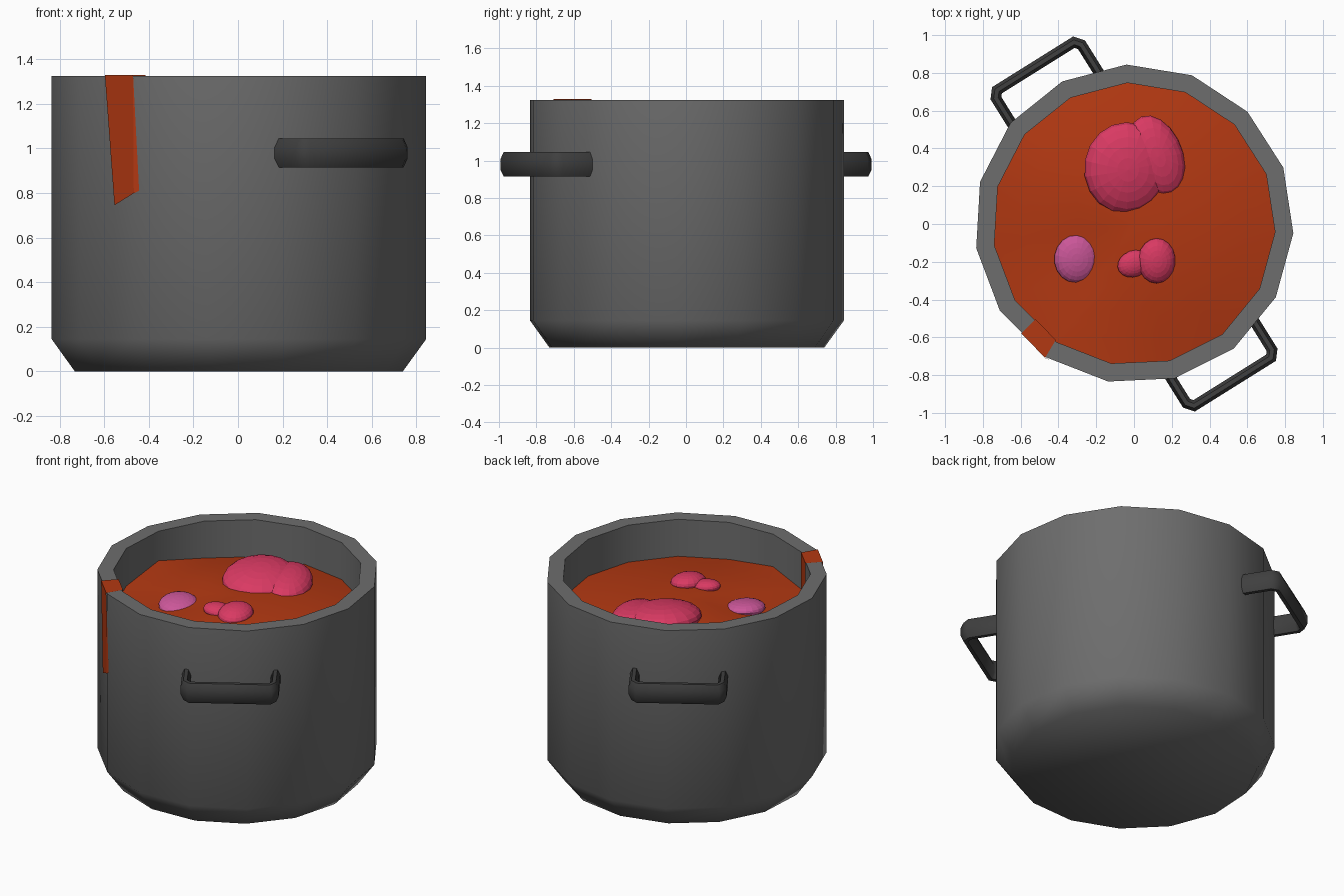
import bpy, bmesh, math
from mathutils import Vector, Matrix

if "Cube" in bpy.data.objects:
    bpy.data.objects.remove(bpy.data.objects["Cube"])

SIDES, A0 = 15, -123.3          # pot polygon: sides and angle of one corner
STEP = 360 / SIDES
R_OUT, R_IN, TOP = 0.845, 0.748, 1.325


def material(name, rgb):
    m = bpy.data.materials.new(name)
    m.diffuse_color = (*rgb, 1)
    m.use_nodes = True
    m.node_tree.nodes["Principled BSDF"].inputs["Base Color"].default_value = m.diffuse_color
    return m


POT = material("pot grey", (0.155, 0.155, 0.155))
HANDLE = material("handle dark grey", (0.05, 0.05, 0.05))
SOUP = material("soup orange", (0.45, 0.04, 0.006))
RED = material("chunk red", (0.7, 0.042, 0.125))
PINK = material("chunk pink", (0.6, 0.095, 0.32))


def make(name, verts, faces, mat, smooth=None):
    me = bpy.data.meshes.new(name)
    me.from_pydata([tuple(v) for v in verts], [], faces)
    me.materials.append(mat)
    bm = bmesh.new()
    bm.from_mesh(me)
    bmesh.ops.recalc_face_normals(bm, faces=bm.faces)
    bm.to_mesh(me)
    bm.free()
    ob = bpy.data.objects.new(name, me)
    bpy.context.collection.objects.link(ob)
    if smooth:
        bpy.ops.object.select_all(action='DESELECT')
        ob.select_set(True)
        bpy.context.view_layer.objects.active = ob
        bpy.ops.object.shade_smooth_by_angle(angle=math.radians(smooth))
    return ob


def polar(r, deg, z):
    a = math.radians(deg)
    return Vector((r * math.cos(a), r * math.sin(a), z))


def grid_faces(rows, cols, closed):
    n = cols if closed else cols - 1
    return [(i * cols + j, i * cols + (j + 1) % cols,
             (i + 1) * cols + (j + 1) % cols, (i + 1) * cols + j)
            for i in range(rows - 1) for j in range(n)]


# pot: lathed wall with slanted foot, flat rim and inside
profile = [(0.74, 0), (R_OUT, 0.145), (R_OUT, TOP), (R_IN, TOP), (R_IN, 0.15)]
verts = [polar(r, A0 + STEP * j, z) for r, z in profile for j in range(SIDES)]
faces = grid_faces(len(profile), SIDES, True)
last = (len(profile) - 1) * SIDES
faces += [tuple(range(SIDES)), tuple(range(last, last + SIDES))]
make("pot", verts, faces, POT, 60)


# soup: gently domed, uneven surface
def soup_z(x, y):
    r2 = (x * x + y * y) / R_IN ** 2
    dip = math.exp(-((x + 0.36) ** 2 + (y + 0.2) ** 2) / 0.06)
    return 1.08 + 0.085 * (1 - r2) - 0.05 * dip


radii = [R_IN, 0.6, 0.45, 0.3, 0.15]
verts = []
for i, r in enumerate(radii):
    for j in range(SIDES):
        p = polar(r, A0 + STEP * j, 0)
        p.z = soup_z(p.x, p.y)
        if i == 0:                       # splashes against the wall
            p.z += {12: 0.05, 1: 0.03}.get(j, 0)
        verts.append(p)
verts.append(Vector((0, 0, soup_z(0, 0))))
faces = grid_faces(len(radii), SIDES, True)
base = (len(radii) - 1) * SIDES
faces += [(base + j, base + (j + 1) % SIDES, base + SIDES) for j in range(SIDES)]
make("soup", verts, faces, SOUP, 60)


# spill: thin strip over the rim, following the polygon walls
def on_wall(r, deg):
    off = (deg - A0) % STEP - STEP / 2
    return r * math.cos(math.radians(STEP / 2)) / math.cos(math.radians(off))


rows = [(R_IN - 0.006, -136, -124, 1.04, 1.04),
        (R_IN - 0.006, -136, -124, TOP + 0.004, TOP + 0.004),
        (R_OUT + 0.006, -135.8, -123.6, TOP + 0.004, TOP + 0.004),
        (R_OUT + 0.006, -131.6, -121.6, 0.745, 0.81)]
verts = []
for r, left, right, z0, z1 in rows:
    mid = min(right - 0.01, A0)
    for a in (left, (left + mid) / 2, mid, right):
        t = (a - left) / (right - left)
        verts.append(polar(on_wall(r, a), a, z0 + t * (z1 - z0)))
make("soup_spill", verts, grid_faces(4, 4, False), SOUP)


# handles: flattened octagon swept along a chamfered U
def handle(name, deg):
    path = [Vector(p) for p in ((0.75, -0.267), (0.952, -0.267), (0.985, -0.24),
                                (0.985, 0.24), (0.952, 0.267), (0.75, 0.267))]
    rot = Matrix.Rotation(math.radians(deg), 3, 'Z')
    verts = []
    for i, p in enumerate(path):
        d0 = (p - path[max(i - 1, 0)]).normalized()
        d1 = (path[min(i + 1, 5)] - p).normalized()
        d = (d0 + d1).normalized()
        side = Vector((d.y, -d.x))
        miter = 1 / max(d.dot(d1), d.dot(d0))
        for k in range(8):
            a = math.radians(22.5 + 45 * k)
            q = p + side * (0.03 * miter * math.cos(a))
            verts.append(rot @ Vector((q.x, q.y, 0.98 + 0.07 * math.sin(a))))
    faces = grid_faces(6, 8, True) + [tuple(range(8)), tuple(range(40, 48))]
    make(name, verts, faces, HANDLE, 50)


handle("handle_front", -58)
handle("handle_back", 122)


# chunks: faceted squashed balls floating in the soup
def chunk(name, x, y, size, lift, mat, turn=0):
    bpy.ops.mesh.primitive_uv_sphere_add(segments=18, ring_count=12, radius=1,
                                         location=(x, y, soup_z(x, y) + lift),
                                         rotation=(0.1, 0.1, math.radians(turn)))
    ob = bpy.context.object
    ob.name = name
    ob.scale = size
    ob.data.materials.append(mat)


chunk("large_chunk", -0.04, 0.295, (0.225, 0.245, 0.09), 0.0, RED)
chunk("large_chunk_side", 0.12, 0.36, (0.14, 0.225, 0.075), 0.0, RED, 22)
chunk("small_chunk", 0.12, -0.195, (0.10, 0.12, 0.055), 0.0, RED)
chunk("small_chunk_side", 0.0, -0.21, (0.09, 0.07, 0.04), 0.0, RED, 20)
chunk("pink_chunk", -0.305, -0.185, (0.118, 0.128, 0.05), 0.0, PINK)
